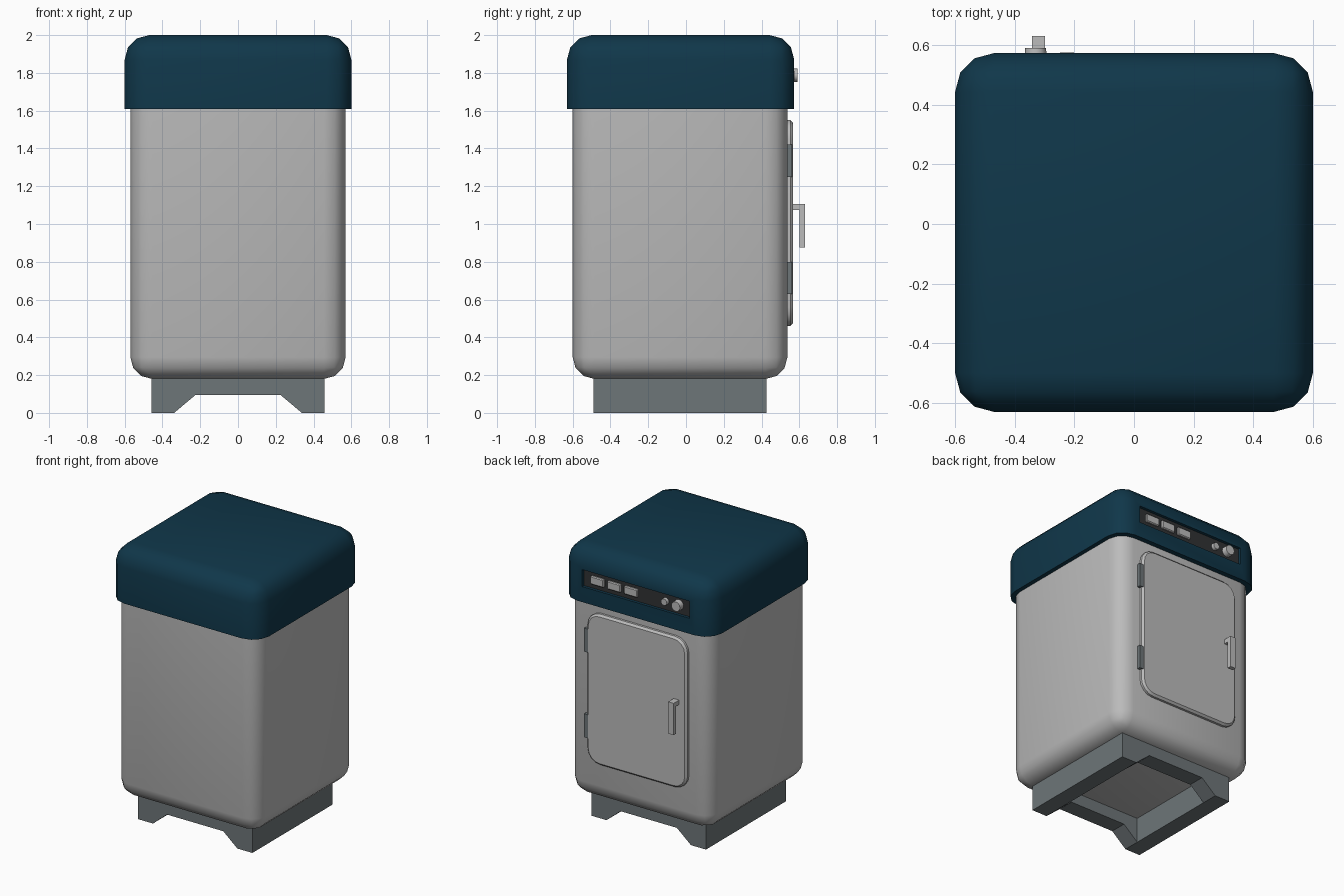
import bpy, bmesh, math
from mathutils import Matrix

if "Cube" in bpy.data.objects:
    bpy.data.objects.remove(bpy.data.objects["Cube"])


def material(name, rgb):
    m = bpy.data.materials.new(name)
    m.diffuse_color = (*rgb, 1)
    m.use_nodes = True
    m.node_tree.nodes["Principled BSDF"].inputs["Base Color"].default_value = m.diffuse_color
    return m


TEAL = material("dark_teal", (0.005, 0.038, 0.068))
GREY = material("light_grey", (0.50, 0.50, 0.50))
SLATE = material("slate_grey", (0.155, 0.18, 0.19))
DARK = material("charcoal", (0.03, 0.032, 0.034))


def finish(bm, name, mat, angle=None):
    bmesh.ops.recalc_face_normals(bm, faces=bm.faces)
    me = bpy.data.meshes.new(name)
    bm.to_mesh(me)
    bm.free()
    ob = bpy.data.objects.new(name, me)
    bpy.context.collection.objects.link(ob)
    me.materials.append(mat)
    if angle:
        smooth(ob, angle)
    return ob


def smooth(ob, angle):
    bpy.ops.object.select_all(action='DESELECT')
    ob.select_set(True)
    bpy.context.view_layer.objects.active = ob
    bpy.ops.object.shade_smooth_by_angle(angle=math.radians(angle))


def box_bm(lo, hi):
    bm = bmesh.new()
    bmesh.ops.create_cube(bm, size=1)
    for v in bm.verts:
        v.co = [(a + b) / 2 + c * (b - a) for a, b, c in zip(lo, hi, v.co)]
    return bm


def bevel(bm, rule, r, seg):
    edges = [e for e in bm.edges if rule(e.verts[0].co, e.verts[1].co)]
    bmesh.ops.bevel(bm, geom=edges, offset=r, segments=seg, profile=0.5, affect='EDGES')


def box(name, lo, hi, mat, r=0):
    bm = box_bm(lo, hi)
    if r:
        bevel(bm, lambda a, b: True, r, 1)
    return finish(bm, name, mat)


def knob(name, x, z, y0, y1, r, mat):
    bm = bmesh.new()
    place = Matrix.Translation((x, (y0 + y1) / 2, z)) @ Matrix.Rotation(-math.pi / 2, 4, 'X')
    bmesh.ops.create_cone(bm, cap_ends=True, segments=12, radius1=r, radius2=r * 0.92,
                          depth=y1 - y0, matrix=place)
    return finish(bm, name, mat, 40)


# cabinet: rounded uprights and underside
bm = box_bm((-0.57, -0.60, 0.18), (0.57, 0.537, 1.68))
bevel(bm, lambda a, b: min(a.z, b.z) < 0.2, 0.115, 3)
finish(bm, "cabinet", GREY, 40)

# lid: rounded uprights and top
bm = box_bm((-0.60, -0.63, 1.61), (0.60, 0.573, 2.0))
bevel(bm, lambda a, b: max(a.z, b.z) > 1.9, 0.13, 3)
lid = finish(bm, "lid", TEAL)

# control recess cut into the lid
cutter = box("recess_cutter", (-0.43, 0.548, 1.722), (0.43, 0.65, 1.845), TEAL)
cutter.hide_render = True
mod = lid.modifiers.new("recess", 'BOOLEAN')
mod.object = cutter
mod.operation = 'DIFFERENCE'
mod.solver = 'EXACT'
bpy.context.view_layer.objects.active = lid
bpy.ops.object.modifier_apply(modifier="recess")
bpy.data.objects.remove(cutter)
smooth(lid, 40)

# control panel, buttons and knobs
box("control_panel", (-0.43, 0.545, 1.722), (0.43, 0.552, 1.845), DARK)
for i, x in enumerate((0.315, 0.18, 0.045)):
    box(f"button_{i + 1}", (x - 0.054, 0.55, 1.755), (x + 0.054, 0.571, 1.815), GREY, 0.006)
knob("small_knob", -0.225, 1.785, 0.55, 0.575, 0.026, GREY)
knob("large_knob", -0.33, 1.787, 0.55, 0.59, 0.038, GREY)

# door with rounded corners and a chamfered face
bm = box_bm((-0.40, 0.53, 0.46), (0.40, 0.567, 1.55))
bevel(bm, lambda a, b: abs(a.y - b.y) > 0.01, 0.10, 4)
bevel(bm, lambda a, b: min(a.y, b.y) > 0.56, 0.014, 1)
finish(bm, "door", GREY, 35)

# hinges
for name, z in (("lower_hinge", 0.715), ("upper_hinge", 1.335)):
    box(name, (0.385, 0.53, z - 0.085), (0.422, 0.562, z + 0.085), SLATE)

# door handle: L profile extruded across x
bm = bmesh.new()
prof = [(0.56, 1.105), (0.63, 1.105), (0.63, 0.875), (0.60, 0.875), (0.60, 1.073), (0.56, 1.073)]
f = bm.faces.new([bm.verts.new((-0.342, y, z)) for y, z in prof])
ext = bmesh.ops.extrude_face_region(bm, geom=[f])
for v in ext["geom"]:
    if isinstance(v, bmesh.types.BMVert):
        v.co.x = -0.298
finish(bm, "door_handle", GREY)

# plinth: two side rails, plus notched front and back rails
W, T, H = 0.458, 0.12, 0.20
Y0, Y1 = -0.49, 0.426
notch = [(-W, 0), (-W + T, 0), (-0.225, 0.095), (0.225, 0.095), (W - T, 0), (W, 0), (W, H), (-W, H)]
for name, ya, yb in (("front_plinth", Y0, Y0 + T), ("back_plinth", Y1 - T, Y1)):
    bm = bmesh.new()
    f = bm.faces.new([bm.verts.new((x, ya, z)) for x, z in notch])
    ext = bmesh.ops.extrude_face_region(bm, geom=[f])
    for v in ext["geom"]:
        if isinstance(v, bmesh.types.BMVert):
            v.co.y = yb
    finish(bm, name, SLATE)
for name, s in (("left_plinth", -1), ("right_plinth", 1)):
    xs = sorted((s * W, s * (W - T)))
    box(name, (xs[0], Y0 + T, 0), (xs[1], Y1 - T, H), SLATE)
